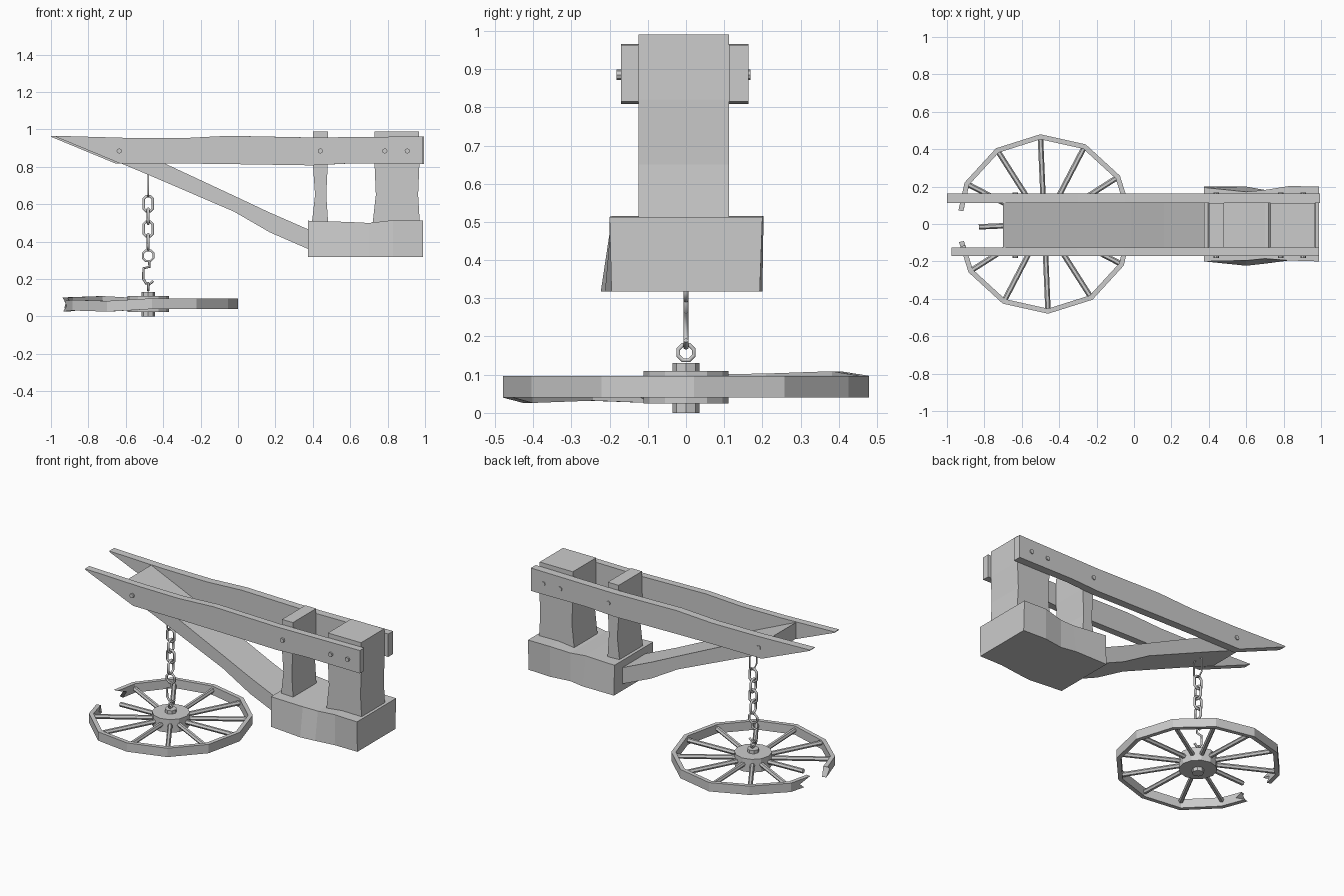
import bpy, bmesh
from math import sin, cos, pi, radians, hypot

if "Cube" in bpy.data.objects:
    bpy.data.objects.remove(bpy.data.objects["Cube"])


def loft(name, sections, closed_ends=True):
    """Skin a list of equal-length vertex loops into one solid."""
    bm = bmesh.new()
    rings = [[bm.verts.new(p) for p in s] for s in sections]
    n = len(rings[0])
    for a, b in zip(rings, rings[1:]):
        for i in range(n):
            j = (i + 1) % n
            bm.faces.new((a[i], a[j], b[j], b[i]))
    if closed_ends:
        bm.faces.new(rings[0])
        bm.faces.new(rings[-1])
    bmesh.ops.recalc_face_normals(bm, faces=bm.faces)
    me = bpy.data.meshes.new(name)
    bm.to_mesh(me)
    bm.free()
    ob = bpy.data.objects.new(name, me)
    bpy.context.collection.objects.link(ob)
    return ob


def side_profile(name, top, bottom, y0, y1):
    """Plank whose outline in x, z is given by matching top and bottom edges."""
    return loft(name, [[(tx, y0, tz), (tx, y1, tz), (bx, y1, bz), (bx, y0, bz)]
                       for (tx, tz), (bx, bz) in zip(top, bottom)])


def cylinder(name, r, depth, loc, sides=8, rot=(0, 0, 0)):
    bpy.ops.mesh.primitive_cylinder_add(vertices=sides, radius=r, depth=depth,
                                        location=loc, rotation=rot)
    bpy.context.object.name = name
    return bpy.context.object


def wire(name, pts, r, cyclic=True):
    cu = bpy.data.curves.new(name, 'CURVE')
    cu.dimensions = '3D'
    cu.bevel_depth = r
    cu.bevel_resolution = 1
    cu.use_fill_caps = True
    sp = cu.splines.new('POLY')
    sp.points.add(len(pts) - 1)
    for p, co in zip(sp.points, pts):
        p.co = (*co, 1)
    sp.use_cyclic_u = cyclic
    ob = bpy.data.objects.new(name, cu)
    bpy.context.collection.objects.link(ob)
    bpy.ops.object.select_all(action='DESELECT')
    ob.select_set(True)
    bpy.context.view_layer.objects.active = ob
    bpy.ops.object.convert(target='MESH')


CX = -0.48  # wheel and chain axis


def link(name, z, hw, hh, r, across, n=8):
    """Closed chain link; across=True faces the front, otherwise the side."""
    pts = []
    for i in range(n):
        a = 2 * pi * (i + 0.5) / n
        u = hw * cos(a)
        v = hw * sin(a) + (hh - hw) * (1 if sin(a) > 0 else -1)
        pts.append((CX + u, 0, z + v) if across else (CX, u, z + v))
    wire(name, pts, r)


# Long side beams with pointed, weathered ends
top = [(-1, .966), (-.62, .955), (-.3, .953), (-.05, .966), (.4, .957), (.72, .96), (.995, .963)]
bot = [(-.998, .96), (-.655, .818), (-.3, .818), (-.05, .815), (.4, .808), (.6, .818), (.995, .815)]
side_profile("back_beam", top, bot, .113, .163)
shift = lambda pts: [(x + .025 if x < -.6 else x - .005, z) for x, z in pts]
side_profile("front_beam", shift(top), shift(bot), -.17, -.125)

# Sloping brace between the beams
side_profile("brace",
             [(-.70, .955), (-.40, .822), (-.02, .645), (.16, .56), (.40, .455)],
             [(-.70, .85), (-.45, .745), (-.02, .56), (.17, .45), (.40, .35)], -.125, .113)

# Upright posts, slightly uneven
def post(name, levels):
    loft(name, [[(a, -.125, z), (b, -.125, z), (b, .113, z), (a, .113, z)]
                for z, a, b in levels])

post("large_post", [(.50, .72, .972), (.65, .737, .963), (.82, .73, .97), (.99, .73, .967)])
post("small_post", [(.50, .395, .482), (.65, .412, .472), (.82, .40, .48), (.99, .402, .48)])

# Base block with bowed long sides
xs = [.375, .60, .70, .83, .99]
front_top, front_bot = [-.2, -.195, -.185, -.195, -.2], [-.2, -.223, -.212, -.195, -.195]
back_top, back_bot = [.195, .172, .182, .203, .2], [.2, .2, .182, .2, .193]
ztop = [.512, .505, .50, .515, .513]
loft("base_block", [[(x, ft, z), (x, bt, z), (x, bb, .318), (x, fb, .318)]
                    for x, ft, bt, bb, fb, z in zip(xs, front_top, back_top, back_bot, front_bot, ztop)])

# Bolts on both beams
for x in (-.635, .44, .785, .905):
    for side, y in (("front", -.166), ("back", .153)):
        cylinder(f"{side}_bolt", .014, .032, (x, y, .885), 8, (pi / 2, 0, 0))

# Broken twelve-sided rim, splintered at both ends
def rim_point(a, inset, z):
    r = .48 * cos(radians(15)) / cos(radians((a - 2.5) % 30 - 15)) - inset
    return (CX + r * cos(radians(a)), r * sin(radians(a)), z)

warp = {122.5: .012, 152.5: .006, -117.5: -.014, -147.5: -.008}
stops = [((-168, -160, -165), -.014)]
stops += [((a,) * 3, warp.get(a, 0)) for a in (-147.5 + 30 * i for i in range(11))]
stops += [((165, 161, 171), .004)]
sections = []
for (lo, mid, hi), dz in stops:
    levels = [(lo, .04 + dz), (mid, .07 + dz), (hi, .097 + dz)]
    sections.append([rim_point(a, 0, z) for a, z in levels] +
                    [rim_point(a, .027, z) for a, z in reversed(levels)])
loft("wheel_rim", sections)

# Spokes, one of them snapped short
for i in range(12):
    a = radians(2.5 + 30 * i)
    r0, r1 = .08, .35 if i == 6 else .46
    mid = (r0 + r1) / 2
    cylinder("spoke", .0145, r1 - r0, (CX + mid * cos(a), mid * sin(a), .07), 6, (0, pi / 2, a))

# Hub and axle
cylinder("hub", .111, .085, (CX, 0, .067), 12)
cylinder("axle", .035, .131, (CX, 0, .0655), 8)

# Eye ring, hook, chain links and top hoop
link("eye_ring", .158, .022, .022, .006, False)
wire("hook", [(CX + .006, 0, .296), (CX + .006, 0, .265), (CX - .026, 0, .258), (CX - .026, 0, .20),
              (CX - .012, 0, .178), (CX + .006, 0, .172), (CX + .026, 0, .19)], .007, False)
link("chain_ring", .325, .031, .031, .007, True)
for i, z in enumerate((.40, .468, .536, .603)):
    link("chain_link", z, .027, .042, .008, i % 2 == 1)
link("top_hoop", .705, .038, .065, .005, False)
